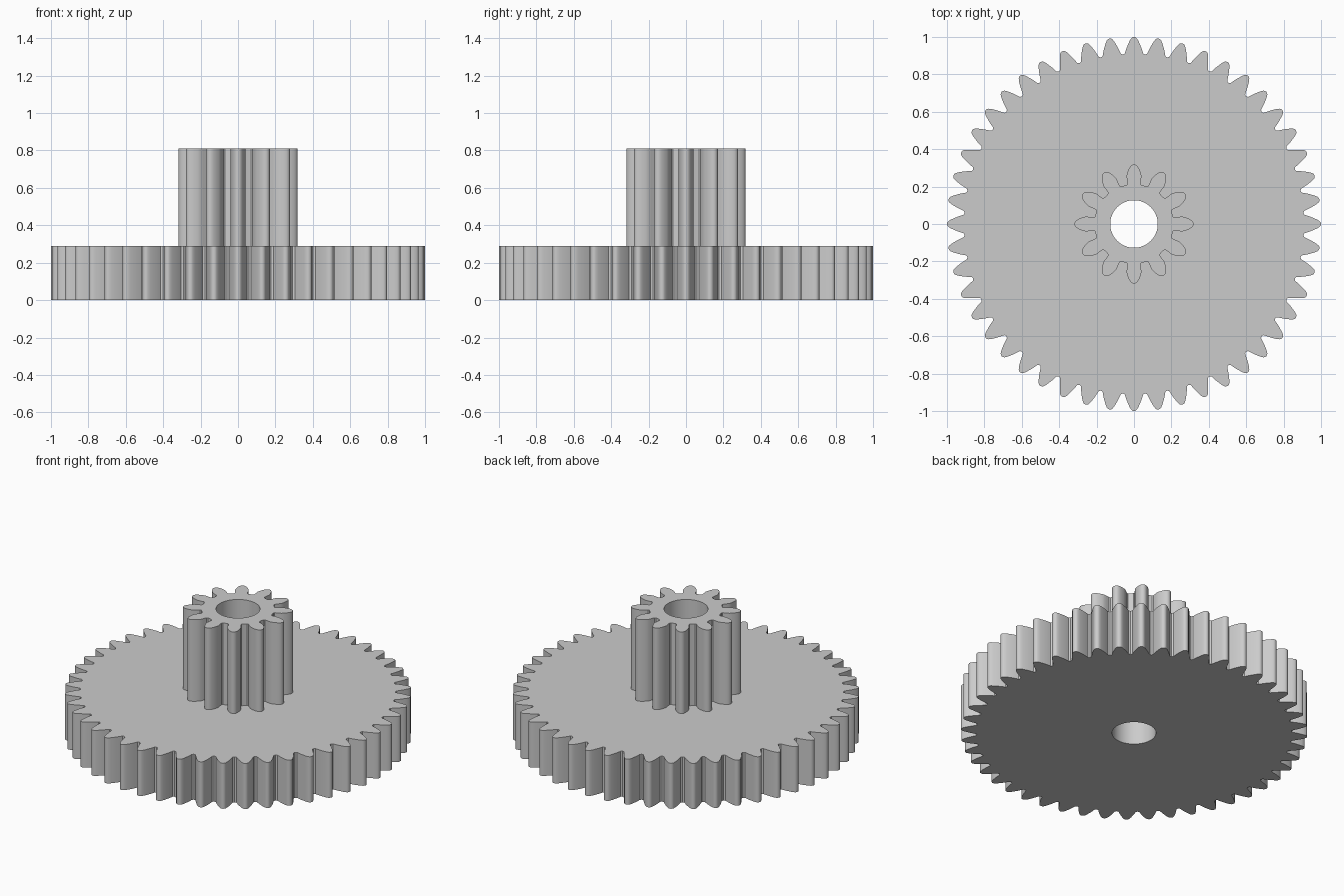
import bpy, bmesh, math
from mathutils import Vector

cube = bpy.data.objects.get("Cube")
if cube:
    bpy.data.objects.remove(cube)

grey = bpy.data.materials.new("plain grey")
grey.use_nodes = True
grey.diffuse_color = (0.6, 0.6, 0.6, 1)
grey.node_tree.nodes["Principled BSDF"].inputs["Base Color"].default_value = (0.6, 0.6, 0.6, 1)

BORE, WHEEL_TOP, PINION_TOP = 0.127, 0.29, 0.81


def circle(radius, count=64):
    return [(radius * math.cos(a), radius * math.sin(a))
            for a in (math.tau * i / count for i in range(count))]


def gear_outline(teeth, flank, tip, root):
    """Repeat one tooth; flank lists (radius along the tooth, half width) from root to tip."""
    half = [(r, w) for r, w in flank]
    tooth = [(r, -w) for r, w in half] + [(tip, 0)] + [(r, w) for r, w in reversed(half)]
    points = []
    for i in range(teeth):
        a = math.tau * i / teeth
        c, s = math.cos(a), math.sin(a)
        points += [(x * c - y * s, x * s + y * c) for x, y in tooth]
        valley = a + math.pi / teeth
        points.append((root * math.cos(valley), root * math.sin(valley)))
    return points


def ring(bm, points, z):
    verts = [bm.verts.new((x, y, z)) for x, y in points]
    for a, b in zip(verts, verts[1:] + verts[:1]):
        bm.edges.new((a, b))
    return verts


def loop_edges(bm, verts):
    return [bm.edges.get((a, b)) for a, b in zip(verts, verts[1:] + verts[:1])]


def wall(bm, low, high, inward=False):
    n = len(low)
    for i in range(n):
        j = (i + 1) % n
        quad = [low[i], low[j], high[j], high[i]]
        bm.faces.new(quad[::-1] if inward else quad)


def cap(bm, outer, inner, up):
    edges = loop_edges(bm, outer) + loop_edges(bm, inner)
    normal = Vector((0, 0, 1 if up else -1))
    made = bmesh.ops.triangle_fill(bm, edges=edges, use_beauty=True, normal=normal)
    for f in made["geom"]:
        if isinstance(f, bmesh.types.BMFace):
            f.normal_update()
            if f.normal.dot(normal) < 0:
                f.normal_flip()


def gear(name, outline, z0, z1, top_hole=None, bottom=True):
    bm = bmesh.new()
    low, high = ring(bm, outline, z0), ring(bm, outline, z1)
    bore_low, bore_high = ring(bm, circle(BORE), z0), ring(bm, circle(BORE), z1)
    wall(bm, low, high)
    wall(bm, bore_low, bore_high, inward=True)
    if bottom:
        cap(bm, low, bore_low, up=False)
    cap(bm, high, ring(bm, top_hole, z1) if top_hole else bore_high, up=True)
    mesh = bpy.data.meshes.new(name)
    bm.to_mesh(mesh)
    bm.free()
    mesh.materials.append(grey)
    obj = bpy.data.objects.new(name, mesh)
    bpy.context.collection.objects.link(obj)
    bpy.ops.object.select_all(action="DESELECT")
    obj.select_set(True)
    bpy.context.view_layer.objects.active = obj
    bpy.ops.object.shade_smooth_by_angle(angle=math.radians(30))


# Tooth profiles
wheel = gear_outline(48, [(0.912, 0.049), (0.925, 0.045), (0.943, 0.039), (0.96, 0.032),
                          (0.978, 0.024), (0.992, 0.016), (0.998, 0.009)], 1.0, 0.908)
pinion = gear_outline(12, [(0.209, 0.039), (0.216, 0.035), (0.235, 0.037), (0.255, 0.04),
                           (0.27, 0.037), (0.285, 0.032), (0.3, 0.025), (0.311, 0.017),
                           (0.317, 0.008)], 0.318, 0.211)

# Large wheel, opened at the top where the pinion rises from it
gear("gear_wheel", wheel, 0, WHEEL_TOP, top_hole=pinion)
# Small pinion on the same bore
gear("pinion", pinion, WHEEL_TOP, PINION_TOP, bottom=False)
